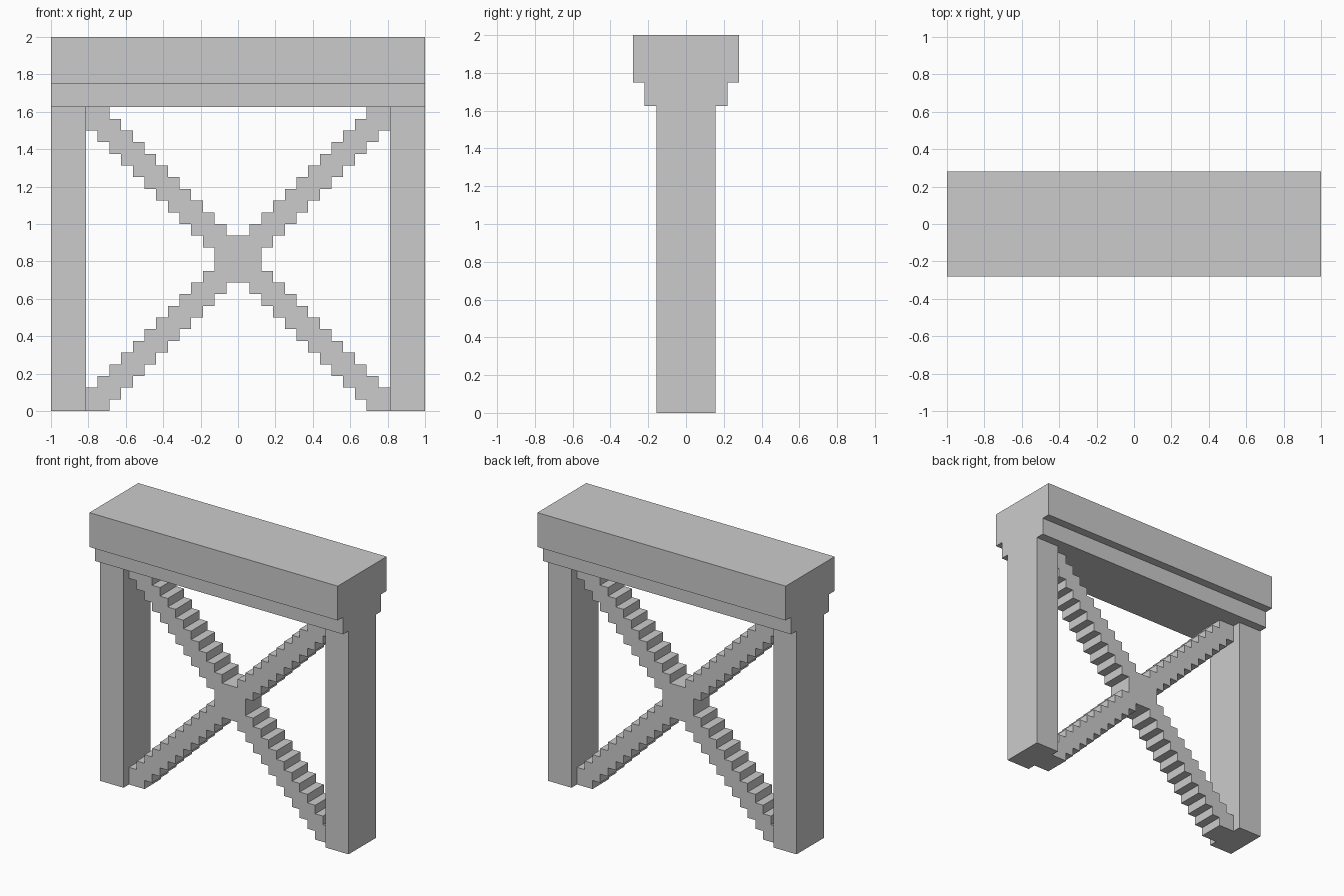
import bpy, bmesh

if "Cube" in bpy.data.objects:
    bpy.data.objects.remove(bpy.data.objects["Cube"])

U = 1 / 16  # step size of the stepped braces


def finish(bm, name):
    bmesh.ops.recalc_face_normals(bm, faces=bm.faces[:])
    mesh = bpy.data.meshes.new(name)
    bm.to_mesh(mesh)
    bm.free()
    obj = bpy.data.objects.new(name, mesh)
    bpy.context.collection.objects.link(obj)
    return obj


def box(name, x0, x1, half_y, z0, z1):
    bm = bmesh.new()
    bmesh.ops.create_cube(bm, size=1)
    for v in bm.verts:
        v.co.x = x0 if v.co.x < 0 else x1
        v.co.y = half_y if v.co.y > 0 else -half_y
        v.co.z = z0 if v.co.z < 0 else z1
    return finish(bm, name)


# Two-tier top beam
box("top_beam", -1, 1, 4.5 * U, 1.75, 2)
box("lower_beam", -1, 1, 3.5 * U, 1.625, 1.75)

# Side posts
box("left_post", -1, -13 * U, 2.5 * U, 0, 1.625)
box("right_post", 13 * U, 1, 2.5 * U, 0, 1.625)

# Cross brace: two stepped diagonals of overlapping 2x2 squares, merged
cells = set()
for i in range(25):
    for dx in (0, 1):
        for dz in (0, 1):
            cells.add((i + dx, i + dz))
            cells.add((25 - i - dx, i + dz))

bm = bmesh.new()
half = 1.5 * U
for cx, cz in cells:
    corners = ((0, 0), (1, 0), (1, 1), (0, 1))
    bm.faces.new([bm.verts.new(((cx + a - 13) * U, -half, (cz + b) * U)) for a, b in corners])
bmesh.ops.remove_doubles(bm, verts=bm.verts[:], dist=1e-4)
ext = bmesh.ops.extrude_face_region(bm, geom=bm.faces[:], use_keep_orig=True)
moved = [g for g in ext["geom"] if isinstance(g, bmesh.types.BMVert)]
bmesh.ops.translate(bm, verts=moved, vec=(0, 2 * half, 0))
bmesh.ops.recalc_face_normals(bm, faces=bm.faces[:])
bmesh.ops.dissolve_limit(bm, angle_limit=0.02, verts=bm.verts[:], edges=bm.edges[:])
finish(bm, "cross_brace")
